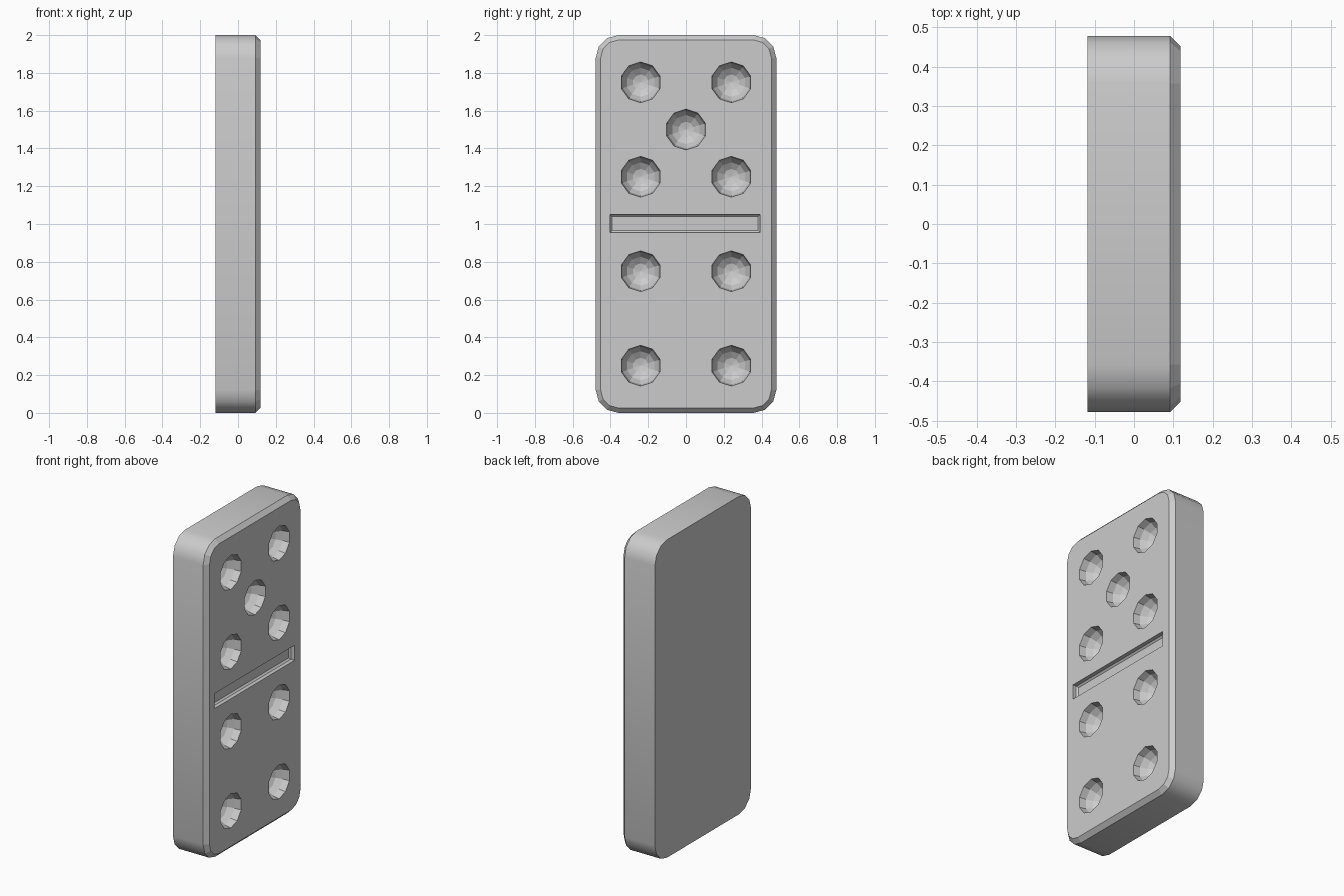
import bpy, bmesh
from math import sin, cos, pi
from mathutils import Matrix, Vector

if "Cube" in bpy.data.objects:
    bpy.data.objects.remove(bpy.data.objects["Cube"])

HX, HY, R = 0.118, 0.478, 0.12   # half thickness, half width, corner radius
CH = 0.026                       # front edge chamfer


def make_object(name, bm):
    bmesh.ops.recalc_face_normals(bm, faces=bm.faces)
    mesh = bpy.data.meshes.new(name)
    bm.to_mesh(mesh)
    bm.free()
    obj = bpy.data.objects.new(name, mesh)
    bpy.context.collection.objects.link(obj)
    return obj


def outline(bm, x, inset, segs=3):
    """Rounded rectangle ring in the YZ plane."""
    ring = []
    r = R - inset
    for k, (sy, sz) in enumerate([(1, 1), (-1, 1), (-1, -1), (1, -1)]):
        cy, cz = sy * (HY - R), 1 + sz * (1 - R)
        for i in range(segs + 1):
            a = (k + i / segs) * pi / 2
            ring.append(bm.verts.new((x, cy + r * cos(a), cz + r * sin(a))))
    return ring


# Tile body: straight sides with a chamfered front edge
bm = bmesh.new()
rings = [outline(bm, -HX, 0), outline(bm, HX - CH, 0), outline(bm, HX, CH)]
for a, b in zip(rings, rings[1:]):
    for i in range(len(a)):
        j = (i + 1) % len(a)
        bm.faces.new((a[i], a[j], b[j], b[i]))
bm.faces.new(rings[0])
bm.faces.new(rings[-1])
tile = make_object("tile", bm)

# Pip cutters: ten-sided spheres with their poles along x
bm = bmesh.new()
pips = [(s * 0.24, z) for s in (-1, 1) for z in (0.25, 0.75, 1.25, 1.75)] + [(0, 1.5)]
for y, z in pips:
    turn = Matrix.Rotation(pi / 2, 4, 'Y') @ Matrix.Rotation(pi / 2, 4, 'Z')
    bmesh.ops.create_uvsphere(bm, u_segments=10, v_segments=8, radius=0.108,
                              matrix=Matrix.Translation((HX, y, z)) @ turn)

# Divider groove cutter: box with a narrow bevel at the floor
sections = [(HX + 0.05, 0), (HX - 0.025, 0), (HX - 0.035, 0.01)]
groove = []
for x, d in sections:
    groove.append([bm.verts.new((x, -0.005 + sy * (0.397 - d), 1.002 + sz * (0.047 - d)))
                   for sy, sz in ((1, 1), (-1, 1), (-1, -1), (1, -1))])
for a, b in zip(groove, groove[1:]):
    for i in range(4):
        j = (i + 1) % 4
        bm.faces.new((a[i], a[j], b[j], b[i]))
bm.faces.new(groove[0])
bm.faces.new(groove[-1])
cutter = make_object("recess_cutter", bm)
cutter.hide_render = True

# Carve the recesses
cut = tile.modifiers.new("recesses", 'BOOLEAN')
cut.operation = 'DIFFERENCE'
cut.solver = 'EXACT'
cut.object = cutter
bpy.context.view_layer.objects.active = tile
tile.select_set(True)
cutter.select_set(False)
bpy.ops.object.modifier_apply(modifier=cut.name)
bpy.data.objects.remove(cutter)

# Smooth the rounded outer sides only, keeping pips and chamfer faceted
for p in tile.data.polygons:
    p.use_smooth = abs(p.normal.x) < 0.01 and max(
        abs(p.center.y) / HY, abs(p.center.z - 1)) > 0.9
